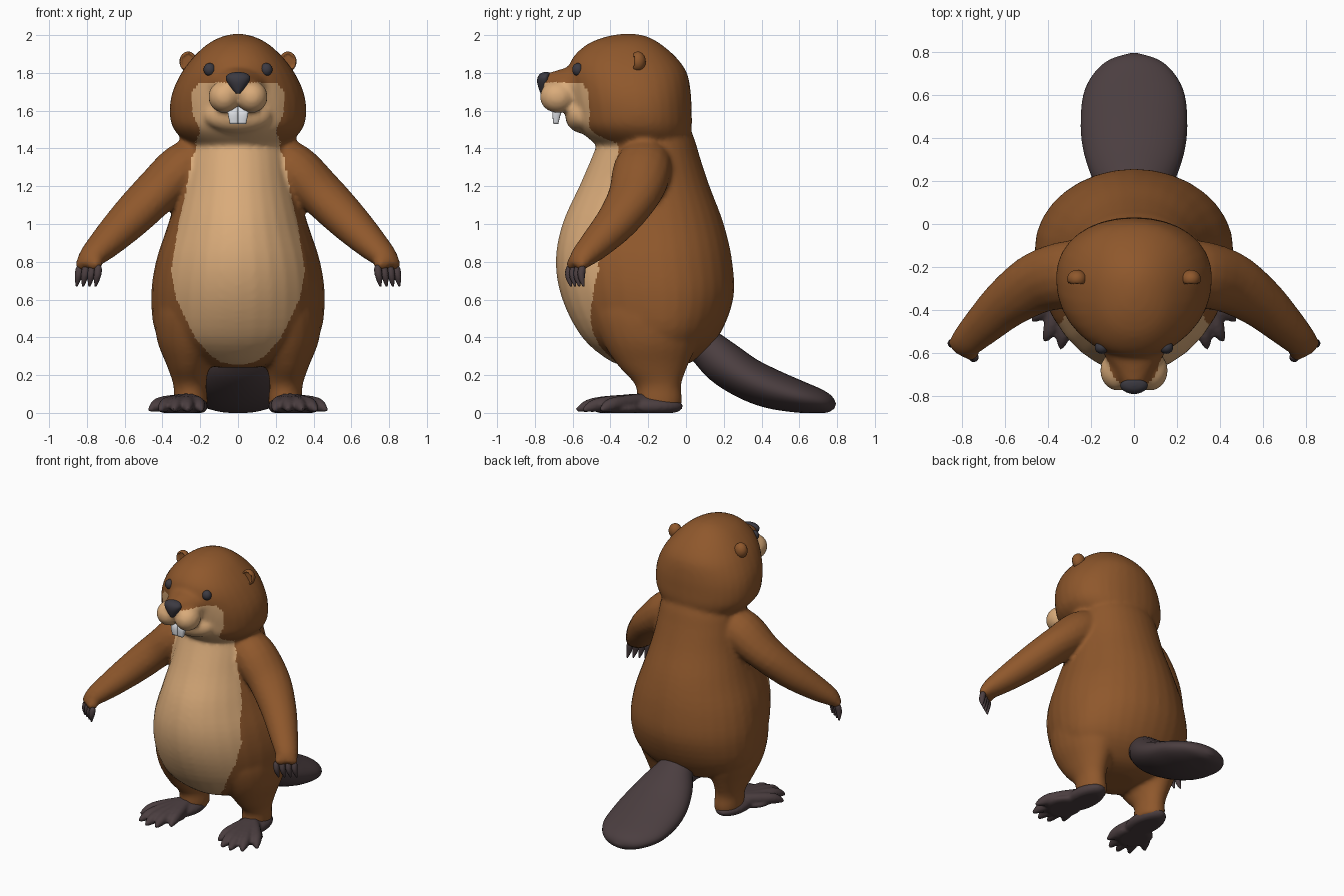
import bpy, bmesh
from math import cos, sin, pi, copysign
from mathutils import Vector, Matrix

if "Cube" in bpy.data.objects:
    bpy.data.objects.remove(bpy.data.objects["Cube"])


def material(name, rgb):
    m = bpy.data.materials.new(name)
    m.use_nodes = True
    m.diffuse_color = (*rgb, 1)
    m.node_tree.nodes["Principled BSDF"].inputs["Base Color"].default_value = (*rgb, 1)
    return m


FUR = material("brown fur", (.275, .097, .025))
TAN = material("tan fur", (.70, .41, .195))
SKIN = material("dark skin", (.07, .048, .051))
DARK = material("nose and eye grey", (.045, .042, .053))
WHITE = material("tooth white", (.78, .8, .84))


def finish(name, bm, mat):
    for v in bm.verts:
        v.co.z = max(v.co.z, 0)
    bmesh.ops.recalc_face_normals(bm, faces=bm.faces)
    mesh = bpy.data.meshes.new(name)
    bm.to_mesh(mesh)
    bm.free()
    mesh.materials.append(mat)
    mesh.shade_smooth()
    ob = bpy.data.objects.new(name, mesh)
    bpy.context.collection.objects.link(ob)
    return ob


def spline(rows, steps):
    """Smooth the table of rings with a Catmull-Rom curve."""
    out = []
    for i in range(len(rows) - 1):
        quad = [rows[max(0, min(len(rows) - 1, i + k))] for k in (-1, 0, 1, 2)]
        for s in range(steps):
            t = s / steps
            out.append([.5 * (2 * b + (c - a) * t + (2 * a - 5 * b + 4 * c - d) * t ** 2
                              + (3 * b - a - 3 * c + d) * t ** 3) for a, b, c, d in zip(*quad)])
    return out + [list(rows[-1])]


def loft(name, rows, mat, level=False, power=1, sides=24, steps=4):
    """Rings of (x, y, z, half width, front depth, back depth), level or square to the path."""
    rows = spline(rows, steps)
    bm = bmesh.new()
    rings = []
    for i, (x, y, z, a, f, b) in enumerate(rows):
        u, v = Vector((1, 0, 0)), Vector((0, 1, 0))
        if not level:
            t = Vector(rows[min(i + 1, len(rows) - 1)][:3]) - Vector(rows[max(i - 1, 0)][:3])
            u = t.cross(Vector((0, 0, 1))).normalized()
            v = u.cross(t).normalized()
        ring = []
        for k in range(sides):
            c, s = cos(2 * pi * k / sides), sin(2 * pi * k / sides)
            c, s = copysign(abs(c) ** power, c), copysign(abs(s) ** power, s)
            ring.append(bm.verts.new(Vector((x, y, z)) + u * c * max(a, .002)
                                     + v * s * max(b if s > 0 else f, .002)))
        rings.append(ring)
    for r, q in zip(rings, rings[1:]):
        for k in range(sides):
            j = (k + 1) % sides
            bm.faces.new((r[k], r[j], q[j], q[k]))
    bm.faces.new(rings[0])
    bm.faces.new(rings[-1])
    return finish(name, bm, mat)


def upright(name, rows, mat, power=1, split=.6):
    """Level loft from rows of (z, half width, front y, back y)."""
    return loft(name, [(0, f + split * (b - f), z, w, split * (b - f), (1 - split) * (b - f))
                       for z, w, f, b in rows], mat, True, power, 32)


def tube(name, rows, mat, sides=16):
    return loft(name, [(*r, r[-1]) if len(r) == 5 else (*r, r[3], r[3]) for r in rows], mat, sides=sides)


def ball(name, centre, radii, mat):
    bm = bmesh.new()
    bmesh.ops.create_uvsphere(bm, u_segments=24, v_segments=16, radius=1,
                              matrix=Matrix.Translation(centre) @ Matrix.Diagonal((*radii, 1)))
    return finish(name, bm, mat)


def fuse(name, parts, voxel, rounds):
    """Join overlapping parts into one soft skin."""
    bpy.ops.object.select_all(action='DESELECT')
    for p in parts:
        p.select_set(True)
    ob = parts[0]
    bpy.context.view_layer.objects.active = ob
    bpy.ops.object.join()
    ob.name = name
    m = ob.modifiers.new("skin", 'REMESH')
    m.mode, m.voxel_size, m.use_smooth_shade = 'VOXEL', voxel, True
    s = ob.modifiers.new("soften", 'SMOOTH')
    s.factor, s.iterations = .5, rounds
    for n in ("skin", "soften"):
        bpy.ops.object.modifier_apply(modifier=n)
    return ob


def lookup(table, z):
    for (z0, w0), (z1, w1) in zip(table, table[1:]):
        if z0 <= z <= z1:
            return w0 + (w1 - w0) * (z - z0) / (z1 - z0)
    return -1


# Torso and head
parts = [upright("torso", [(.24, .1, -.3, -.06), (.28, .27, -.41, .05), (.4, .425, -.55, .17),
                           (.6, .46, -.655, .25), (.8, .435, -.69, .245), (1, .37, -.655, .2),
                           (1.2, .315, -.565, .125), (1.35, .29, -.5, .075),
                           (1.45, .27, -.46, .045), (1.55, .22, -.42, 0)], FUR),
         upright("head", [(1.39, .18, -.42, -.05), (1.44, .28, -.5, .01), (1.51, .345, -.57, .03),
                          (1.6, .362, -.59, .03), (1.7, .347, -.61, .025), (1.8, .3, -.625, .005),
                          (1.88, .24, -.6, -.05), (1.95, .165, -.525, -.13),
                          (1.99, .09, -.43, -.2), (2.007, .02, -.34, -.27)], FUR, .94, .55)]

# Snout, chin and muzzle
parts += [tube("snout", [(0, -.45, 1.73, .2, .14), (0, -.58, 1.74, .155, .105),
                         (0, -.69, 1.745, .085, .067), (0, -.755, 1.74, .05, .05)], FUR),
          ball("chin", (0, -.545, 1.57), (.18, .095, .09), FUR)]
for s in (1, -1):
    parts.append(ball("muzzle", (s * .073, -.68, 1.673), (.085, .095, .085), FUR))

    # Arms with paws
    parts.append(tube("arm", [(s * .14, -.2, 1.37, .12, .12), (s * .29, -.23, 1.29, .155, .14),
                              (s * .44, -.27, 1.16, .145, .12), (s * .58, -.36, 1.02, .12, .107),
                              (s * .7, -.47, .9, .095, .085), (s * .78, -.55, .82, .075, .06),
                              (s * .805, -.58, .77, .06, .035)], FUR))
    parts += [ball("paw", (s * .757, -.598, .79), (.04, .034, .038), FUR),
              ball("paw", (s * .825, -.552, .79), (.036, .034, .038), FUR)]

    # Legs
    parts.append(loft("leg", [(s * .18, -.16, .75, .2, .33, .28), (s * .225, -.17, .56, .215, .34, .29),
                              (s * .252, -.18, .39, .178, .27, .25),
                              (s * .262, -.17, .25, .115, .19, .18), (s * .255, -.14, .15, .088, .13, .115),
                              (s * .25, -.14, .07, .09, .12, .12), (s * .25, -.14, .02, .085, .11, .11)],
                      FUR, True))

body = fuse("fur_body", parts, .015, 6)

# Tan belly, chin and muzzle
body.data.materials.clear()
body.data.materials.append(FUR)
body.data.materials.append(TAN)
patch = [(.25, .06), (.3, .14), (.4, .23), (.6, .325), (.75, .355), (1, .315), (1.2, .27), (1.4, .235),
         (1.5, .2), (1.58, .24), (1.7, .25), (1.75, .2)]
for p in body.data.polygons:
    x, y, z = p.center
    edge = -.36 if z < 1.46 else -.43 - .25 * (z - 1.46)
    p.material_index = int(abs(x) < lookup(patch, z) and y < edge)

# Nose
upright("nose", [(1.69, .01, -.768, -.74), (1.712, .03, -.778, -.73), (1.75, .056, -.788, -.72),
                 (1.778, .064, -.785, -.72), (1.797, .046, -.77, -.72), (1.805, .01, -.75, -.73)], DARK)

for s, side in ((1, "left"), (-1, "right")):
    ball(side + "_eye", (s * .15, -.572, 1.818), (.032, .03, .034), DARK)

    # Cupped ears
    ear = ball(side + "_ear", (s * .264, -.255, 1.86), (.046, .042, .053), FUR)
    for v in ear.data.vertices:
        dx, dz = (v.co.x - s * .264) / .046, (v.co.z - 1.86) / .053
        if v.co.y < -.255 and dx * dx + dz * dz < .6:
            v.co.y = -.262

    # Front teeth
    loft(side + "_tooth", [(s * .028, -.655, 1.64, .029, .028, .022), (s * .027, -.68, 1.59, .028, .026, .02),
                           (s * .022, -.688, 1.53, .021, .014, .012)], WHITE, True, .5, 16)

    # Fingers with claws
    for i in range(4):
        k = i / 3
        x, y = s * (.738 + .1 * k), -.612 + .066 * k
        tube(f"{side}_finger_{i + 1}", [(x, y, .78, .012), (x + s * .002, y - .005, .76, .02),
                                        (x + s * .008, y - .008, .72, .019),
                                        (x + s * .016, y + .004, .67, .005)], SKIN, 10)

    # Webbed foot
    foot = [ball("sole", (s * .26, -.195, .035), (.1, .18, .055), SKIN),
            ball("web", (s * .305, -.36, .022), (.12, .13, .038), SKIN)]
    for tx, ty in ((.19, -.5), (.265, -.57), (.34, -.58), (.415, -.545), (.47, -.45)):
        foot.append(tube("toe", [(s * .26, -.2, .066, .04),
                                 (s * (.1 + .62 * tx), -.08 + .6 * ty, .052, .038),
                                 (s * (.05 + .82 * tx), -.04 + .83 * ty, .036, .033),
                                 (s * tx, ty, .014, .01)], SKIN, 12))
    fuse(side + "_foot", foot, .011, 2)

# Flat paddle tail
tube("tail", [(0, -.02, .42, .08, .08), (0, .1, .35, .12, .1), (0, .2, .265, .185, .115),
              (0, .32, .185, .23, .112), (0, .45, .128, .247, .105), (0, .6, .085, .235, .085),
              (0, .7, .062, .185, .066), (0, .76, .045, .115, .045), (0, .79, .036, .02, .014)], SKIN, 32)
